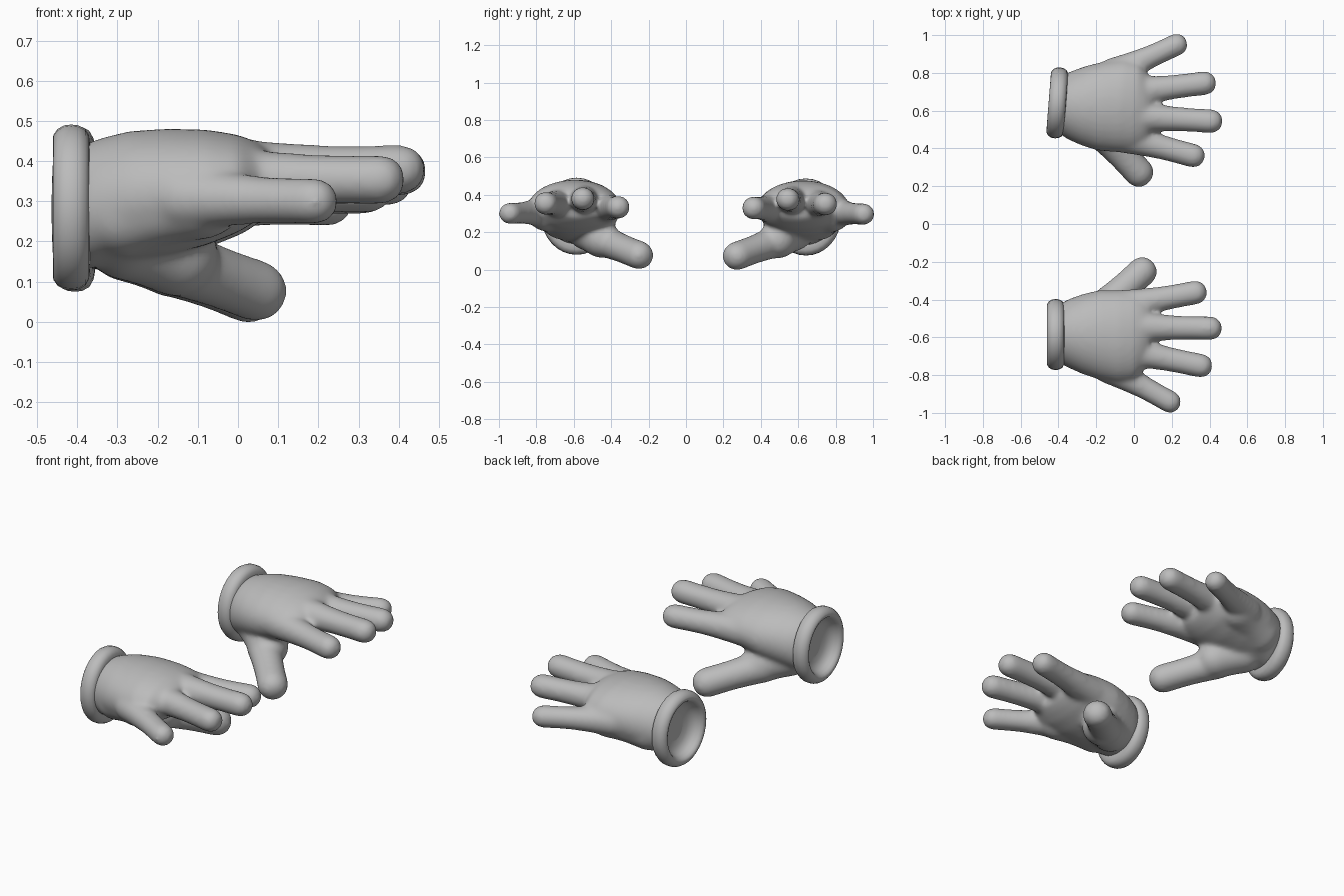
import bpy, bmesh, math
from mathutils import Matrix, Vector

cube = bpy.data.objects.get("Cube")
if cube:
    bpy.data.objects.remove(cube, do_unlink=True)

grey = bpy.data.materials.new("glove_grey")
grey.use_nodes = True
COLOUR = (0.5, 0.5, 0.5, 1)
grey.diffuse_color = COLOUR
grey.node_tree.nodes["Principled BSDF"].inputs["Base Color"].default_value = COLOUR

SIDES = 32


def ring(centre, u, v):
    """Ellipse of points around centre with half axes u and v."""
    return [centre + u * math.cos(a) + v * math.sin(a)
            for a in (2 * math.pi * i / SIDES for i in range(SIDES))]


def loft(bm, rings):
    """Closed skin through a row of rings."""
    loops = [[bm.verts.new(p) for p in r] for r in rings]
    faces = [bm.faces.new(reversed(loops[0])), bm.faces.new(loops[-1])]
    for a, b in zip(loops, loops[1:]):
        for i in range(SIDES):
            j = (i + 1) % SIDES
            faces.append(bm.faces.new((a[i], a[j], b[j], b[i])))
    bmesh.ops.recalc_face_normals(bm, faces=faces)


def digit(bm, root, tip, r_root, r_tip):
    """Finger with round ends, narrowest past the knuckle and fuller at the tip."""
    root, tip = Vector(root), Vector(tip)
    d = (tip - root).normalized()
    u = d.cross(Vector((0, 0, 1))).normalized()
    v = u.cross(d)
    stations = []
    angles = [k * math.pi / 2 / 6.3 for k in range(1, 7)]
    for a in reversed(angles):
        stations.append((root - d * r_root * math.sin(a), r_root * math.cos(a)))
    for t in (0, 0.15, 0.3, 0.45, 0.6, 0.8, 1):
        r_mid = r_tip * (0.92 + 0.08 * t)
        blend = max(0, 1 - t / 0.72) ** 1.3
        stations.append((root.lerp(tip, t), r_mid + (r_root - r_mid) * blend))
    for a in angles:
        stations.append((tip + d * r_tip * math.sin(a), r_tip * math.cos(a) ** 0.85))
    loft(bm, [ring(c, u * r, v * r * 0.97) for c, r in stations])


def finish(bm, name, matrix):
    bm.transform(matrix)
    bmesh.ops.recalc_face_normals(bm, faces=bm.faces)
    mesh = bpy.data.meshes.new(name)
    bm.to_mesh(mesh)
    bm.free()
    mesh.materials.append(grey)
    mesh.shade_smooth()
    obj = bpy.data.objects.new(name, mesh)
    bpy.context.collection.objects.link(obj)
    return obj


# Palm sections: x, y middle, half width, bottom z, top z
PALM = [(-0.39, -0.58, 0.16, 0.13, 0.44), (-0.34, -0.58, 0.185, 0.14, 0.458),
        (-0.27, -0.583, 0.213, 0.15, 0.475), (-0.18, -0.587, 0.238, 0.165, 0.481),
        (-0.08, -0.597, 0.247, 0.19, 0.479), (0, -0.595, 0.235, 0.222, 0.466),
        (0.045, -0.582, 0.2, 0.25, 0.449), (0.08, -0.575, 0.165, 0.28, 0.425)]

# Root centre, tip centre, root radius, tip radius: four fingers, thumb, two heel pads
DIGITS = [((-0.06, -0.435, 0.33), (0.323, -0.363, 0.333), 0.087, 0.064),
          ((-0.06, -0.545, 0.373), (0.402, -0.552, 0.379), 0.092, 0.064),
          ((-0.06, -0.665, 0.355), (0.352, -0.75, 0.354), 0.087, 0.064),
          ((-0.13, -0.763, 0.308), (0.189, -0.941, 0.3), 0.085, 0.06),
          ((-0.17, -0.445, 0.155), (0.042, -0.254, 0.078), 0.09, 0.079),
          ((-0.28, -0.53, 0.205), (-0.155, -0.455, 0.164), 0.105, 0.104),
          ((-0.28, -0.665, 0.27), (-0.09, -0.75, 0.3), 0.113, 0.098)]

# Cuff profile: x, distance in from the rim (last points form the hollow)
CUFF = [(-0.372, 0.1), (-0.368, 0.05), (-0.371, 0.026), (-0.38, 0.01),
        (-0.397, 0.001), (-0.415, -0.001), (-0.433, 0.001), (-0.449, 0.01),
        (-0.459, 0.024), (-0.461, 0.034), (-0.456, 0.045), (-0.443, 0.053),
        (-0.425, 0.061), (-0.408, 0.075), (-0.395, 0.1), (-0.388, 0.14), (-0.386, 0.17)]


def build_glove(side, matrix):
    bm = bmesh.new()
    loft(bm, [ring(Vector((x, y, (lo + hi) / 2)), Vector((0, w, 0)),
                   Vector((0, 0, (hi - lo) / 2))) for x, y, w, lo, hi in PALM])
    for args in DIGITS:
        digit(bm, *args)
    hand = finish(bm, side + "_glove_hand", matrix)
    # Fuse the pieces and soften the joins
    fuse = hand.modifiers.new("fuse", 'REMESH')
    fuse.mode = 'VOXEL'
    fuse.voxel_size = 0.011
    fuse.use_smooth_shade = True
    soften = hand.modifiers.new("soften", 'SMOOTH')
    soften.factor = 0.5
    soften.iterations = 20

    bm = bmesh.new()
    loft(bm, [ring(Vector((x, -0.585, 0.285)), Vector((0, 0.187 - d, 0)),
                   Vector((0, 0, 0.205 - d))) for x, d in CUFF])
    finish(bm, side + "_glove_cuff", matrix)


# One glove, and its mirrored partner turned slightly
pivot = Vector((0.3, 0.6, 0))
turn = (Matrix.Translation(pivot + Vector((0.008, 0, -0.004)))
        @ Matrix.Rotation(math.radians(-4.5), 4, 'Z') @ Matrix.Translation(-pivot))
build_glove("right", Matrix.Identity(4))
build_glove("left", turn @ Matrix.Diagonal((1, -1, 1, 1)))
